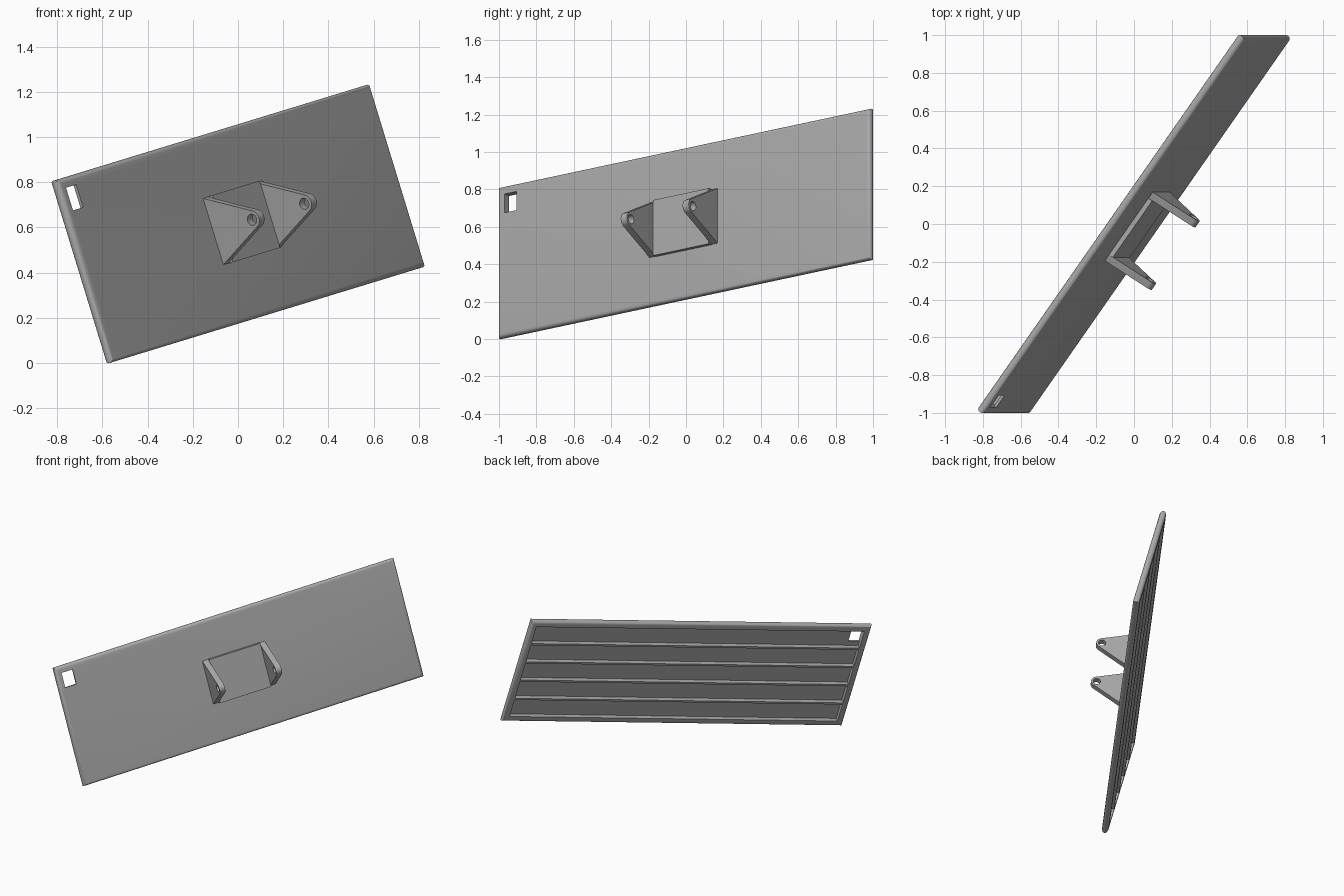
import bpy, bmesh, math
from mathutils import Matrix, Vector

if "Cube" in bpy.data.objects:
    bpy.data.objects.remove(bpy.data.objects["Cube"])

# Local frame: u along the panel, v up its face, n out of the front
TURN, TILT = math.radians(53.9), math.radians(17)
HALF_L, HALF_W, THICK, RIM = 1.232, 0.422, 0.045, 0.046
FRONT = THICK / 2
FRAME = (Matrix.Translation((0, 0, 0.615)) @ Matrix.Rotation(-TILT, 4, 'Y')
         @ Matrix.Rotation(TURN, 4, 'Z') @ Matrix.Rotation(math.pi / 2, 4, 'X'))

grey = bpy.data.materials.new("plain_grey")
grey.use_nodes = True
GREY = (0.4, 0.4, 0.4, 1)
grey.diffuse_color = GREY
grey.node_tree.nodes["Principled BSDF"].inputs["Base Color"].default_value = GREY


def add_box(bm, low, high):
    low, high = Vector(low), Vector(high)
    size = Matrix.Diagonal((*(high - low), 1))
    return bmesh.ops.create_cube(bm, size=1, matrix=Matrix.Translation((low + high) / 2) @ size)


def finish(bm, name):
    bmesh.ops.recalc_face_normals(bm, faces=bm.faces)
    mesh = bpy.data.meshes.new(name)
    bm.to_mesh(mesh)
    bm.free()
    mesh.materials.append(grey)
    obj = bpy.data.objects.new(name, mesh)
    obj.matrix_world = FRAME
    bpy.context.collection.objects.link(obj)
    return obj


def select(obj):
    bpy.ops.object.select_all(action='DESELECT')
    obj.select_set(True)
    bpy.context.view_layer.objects.active = obj


def cut(obj, cutter):
    cutter.hide_render = True
    mod = obj.modifiers.new("cut", 'BOOLEAN')
    mod.operation, mod.solver, mod.object = 'DIFFERENCE', 'EXACT', cutter
    select(obj)
    bpy.ops.object.modifier_apply(modifier=mod.name)
    bpy.data.objects.remove(cutter)


# Panel: slab with round outer edges
bm = bmesh.new()
add_box(bm, (-HALF_L, -HALF_W, -FRONT), (HALF_L, HALF_W, FRONT))
rim_edges = [e for e in bm.edges if abs(e.verts[0].co.z - e.verts[1].co.z) < 0.001]
bmesh.ops.bevel(bm, geom=rim_edges, offset=FRONT * 0.98, segments=6, profile=0.5,
                affect='EDGES')
panel = finish(bm, "panel")

# Recessed channels in the back leave a rim and four ribs
bm = bmesh.new()
in_u, in_v, rib, channels = HALF_L - RIM, HALF_W - RIM, 0.014, 5
pitch = (2 * in_v + rib) / channels
for i in range(channels):
    v = -in_v + i * pitch
    add_box(bm, (-in_u, v, -0.1), (in_u, v + pitch - rib, FRONT - 0.015))
cut(panel, finish(bm, "channel_cutter"))

# Window through the upper corner
bm = bmesh.new()
add_box(bm, (-in_u, in_v - 0.105, -0.1), (-in_u + 0.08, in_v, 0.1))
cut(panel, finish(bm, "window_cutter"))

# Bracket: base plate and two rounded triangular lugs
B_U, B_V, LUG, BASE = 0.225, 0.155, 0.04, 0.025
TIP, RADIUS, HOLE = 0.244, 0.04, 0.025


def make_lug(name, u):
    bm = bmesh.new()
    root = FRONT - 0.004
    drop = TIP - root
    start = math.acos(RADIUS / math.hypot(B_V, drop)) - math.atan2(drop, B_V)
    steps = 12
    outline = [(-B_V, root), (B_V, root)]
    for i in range(steps + 1):
        a = start + (math.pi - 2 * start) * i / steps
        outline.append((RADIUS * math.cos(a), TIP + RADIUS * math.sin(a)))
    face = bm.faces.new([bm.verts.new((u, v, n)) for v, n in outline])
    side = bmesh.ops.extrude_face_region(bm, geom=[face])
    bmesh.ops.translate(bm, vec=(LUG, 0, 0),
                        verts=[g for g in side["geom"] if isinstance(g, bmesh.types.BMVert)])
    lug = finish(bm, name)
    # Pin hole
    bm = bmesh.new()
    bmesh.ops.create_cone(bm, cap_ends=True, segments=24, radius1=HOLE, radius2=HOLE, depth=1,
                          matrix=Matrix.Translation((0, 0, TIP)) @ Matrix.Rotation(math.pi / 2, 4, 'Y'))
    cut(lug, finish(bm, "pin_cutter"))
    return lug


bm = bmesh.new()
add_box(bm, (-B_U + LUG, -B_V, FRONT - 0.004), (B_U - LUG, B_V, FRONT + BASE))
base = finish(bm, "bracket_base")
lugs = [make_lug("right_lug", -B_U), make_lug("left_lug", B_U - LUG)]

for obj in [panel, base] + lugs:
    select(obj)
    bpy.ops.object.shade_smooth_by_angle(angle=math.radians(35))
